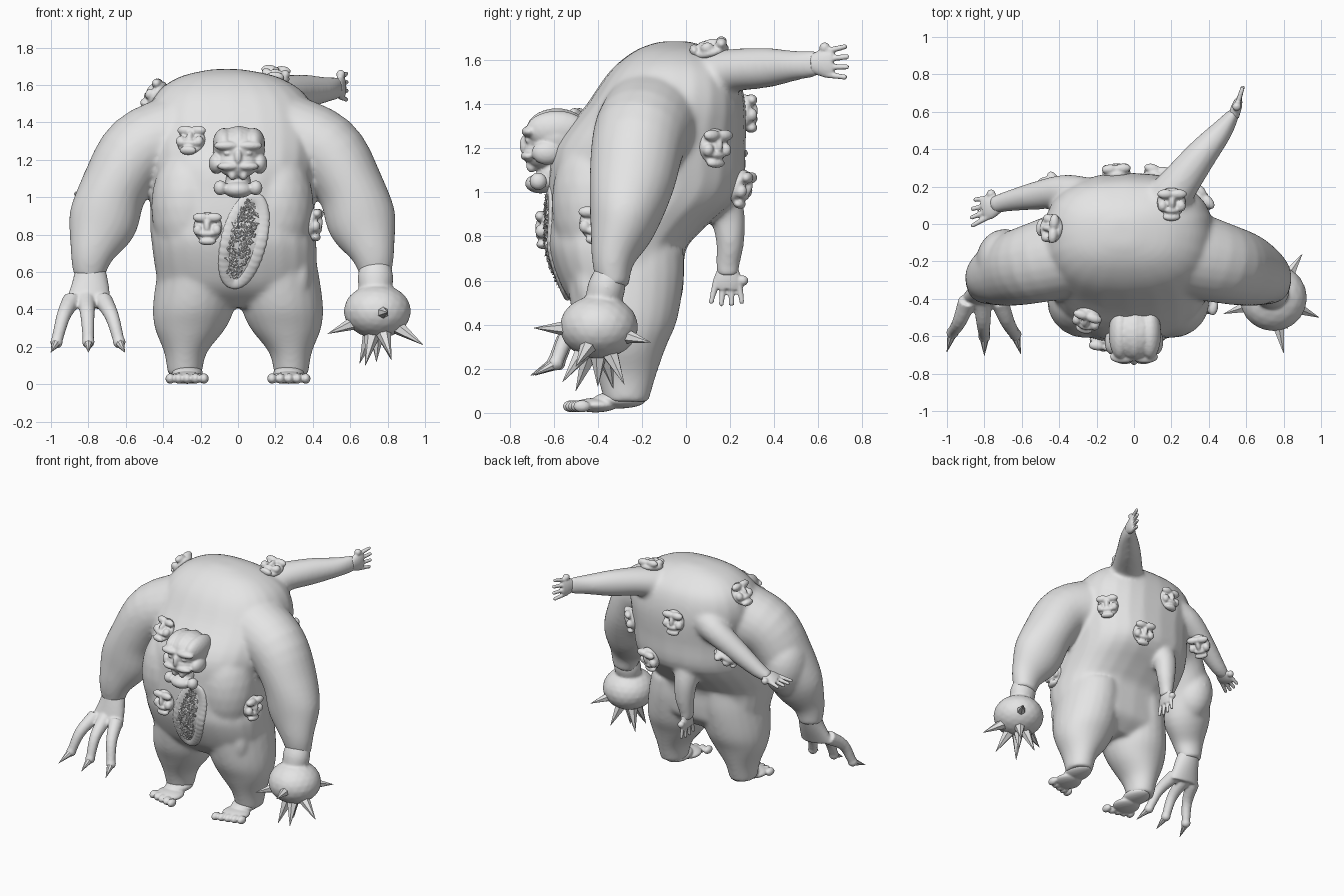
import bpy, bmesh, math, random
from mathutils import Vector, Matrix
from mathutils.bvhtree import BVHTree

cube = bpy.data.objects.get("Cube")
if cube:
    bpy.data.objects.remove(cube, do_unlink=True)
random.seed(4)
V = Vector

skin = bpy.data.materials.new("pale grey")
skin.use_nodes = True
skin.diffuse_color = (0.78, 0.78, 0.78, 1)
skin.node_tree.nodes["Principled BSDF"].inputs["Base Color"].default_value = (0.78, 0.78, 0.78, 1)


def blob(bm, c, r, rot=None, div=3):
    m = Matrix.Translation(V(c)) @ (rot.to_4x4() if rot else Matrix()) @ Matrix.Diagonal((*r, 1))
    bmesh.ops.create_icosphere(bm, subdivisions=div, radius=1, matrix=m)


def loft(bm, keys, ref=(0, 1, 0), steps=4, sides=24, power=1, axis=None):
    """Tube through keys (x, y, z, ru, rv); rv is measured along ref, power < 1 squares it,
    and axis keeps every ring square to one direction."""
    keys = [V(k) for k in keys]
    ext = [keys[0] * 2 - keys[1]] + keys + [keys[-1] * 2 - keys[-2]]
    path = []
    for a, b, c, d in zip(ext, ext[1:], ext[2:], ext[3:]):
        for i in range(steps):
            t = i / steps
            path.append(b + (c - a) * (t / 2) + (a * 2 - b * 5 + c * 4 - d) * (t * t / 2)
                        + (b * 3 - a - c * 3 + d) * (t ** 3 / 2))
    path.append(keys[-1])
    rings = []
    for i, p in enumerate(path):
        d = V(axis) if axis else (path[min(i + 1, len(path) - 1)] - path[max(i - 1, 0)]).to_3d().normalized()
        v = V(ref)
        v = (v - d * v.dot(d)).normalized()
        u = v.cross(d)
        ring = []
        for k in range(sides):
            c, s = (math.copysign(abs(f) ** power, f) for f in
                    (math.cos(math.tau * k / sides), math.sin(math.tau * k / sides)))
            ring.append(bm.verts.new(V(p[:3]) + u * p[3] * c + v * p[4] * s))
        rings.append(ring)
    faces = [bm.faces.new(rings[0][::-1]), bm.faces.new(rings[-1])]
    for r, s in zip(rings, rings[1:]):
        for k in range(sides):
            n = (k + 1) % sides
            faces.append(bm.faces.new((r[k], r[n], s[n], s[k])))
    bmesh.ops.recalc_face_normals(bm, faces=faces)


def spike(bm, base, tip, r, sides=6):
    base, tip = V(base), V(tip)
    d = tip - base
    m = Matrix.Translation((base + tip) / 2) @ d.to_track_quat('Z', 'Y').to_matrix().to_4x4()
    bmesh.ops.create_cone(bm, cap_ends=True, segments=sides, radius1=r, radius2=0.001,
                          depth=d.length, matrix=m)


def finish(name, bm, voxel=0, smooth=0, flat=False):
    me = bpy.data.meshes.new(name)
    bm.to_mesh(me)
    bm.free()
    ob = bpy.data.objects.new(name, me)
    bpy.context.collection.objects.link(ob)
    if voxel:
        mod = ob.modifiers.new("fuse", 'REMESH')
        mod.mode, mod.voxel_size = 'VOXEL', voxel
        mod = ob.modifiers.new("soften", 'SMOOTH')
        mod.factor, mod.iterations = 0.5, smooth
        bpy.context.view_layer.update()
        fused = bpy.data.meshes.new_from_object(ob.evaluated_get(bpy.context.evaluated_depsgraph_get()))
        ob.modifiers.clear()
        ob.data = fused
    ob.data.materials.clear()
    ob.data.materials.append(skin)
    for p in ob.data.polygons:
        p.use_smooth = not flat
    return ob


MID = -0.03
# Body: hunched torso, two heavy arms, two legs and three extra arms fused together
bm = bmesh.new()
loft(bm, [(0, -.27, .41, .22, .14), (-.01, -.275, .5, .40, .245), (-.01, -.295, .6, .43, .285),
          (-.02, -.315, .74, .44, .315), (MID, -.275, .84, .44, .36), (MID, -.19, 1.0, .44, .44),
          (-.02, -.165, 1.2, .45, .435), (MID, -.09, 1.4, .46, .36), (-.04, -.06, 1.55, .40, .285),
          (-.05, -.055, 1.64, .27, .18), (-.06, -.05, 1.68, .1, .08), (-.06, -.05, 1.685, .01, .01)],
     power=.82, axis=(0, 0, 1))
for s in (-1, 1):
    arm = [(.28, -.15, 1.33, .23, .24), (.50, -.21, 1.245, .205, .215), (.63, -.245, 1.05, .18, .195),
           (.695, -.285, .86, .185, .155), (.75, -.33, .7, .12, .1), (.77, -.33, .57, .08, .07)]
    loft(bm, [(MID + s * k[0], *k[1:]) for k in arm])
    leg = [(.2, -.28, .74, .2, .27), (.21, -.275, .6, .22, .265), (.235, -.275, .42, .22, .235),
           (.255, -.275, .3, .19, .185), (.28, -.27, .17, .115, .135), (.285, -.27, .05, .09, .1)]
    loft(bm, [(s * k[0], *k[1:]) for k in leg], axis=(0, 0, 1))
    blob(bm, (MID + s * .23, -.41, .95), (.205, .2, .33))
blob(bm, (MID, -.41, .95), (.25, .21, .33))
blob(bm, (.33, -.42, .58), (.06, .08, .14))
blob(bm, (-.69, -.2, 1.02), (.155, .175, .22))
loft(bm, [(.12, .05, 1.5, .14, .13), (.23, .2, 1.55, .11, .1), (.36, .37, 1.565, .085, .09),
          (.47, .5, 1.575, .06, .068), (.54, .6, 1.585, .03, .06)], ref=(0, 0, 1))
loft(bm, [(-.2, .1, 1.4, .14, .14), (-.36, .17, 1.33, .095, .095), (-.53, .15, 1.21, .075, .075),
          (-.68, .12, 1.1, .055, .055), (-.76, .1, 1.06, .035, .045)])
loft(bm, [(-.12, .08, 1.1, .13, .13), (-.13, .18, .92, .085, .085), (-.13, .2, .78, .068, .065),
          (-.14, .19, .68, .05, .055), (-.14, .19, .62, .04, .05)])
body = finish("body", bm, 0.013, 14)
bvh = BVHTree.FromObject(body, bpy.context.evaluated_depsgraph_get())

# Small hands at the ends of the extra arms
bm = bmesh.new()
for wrist, aim, side in (((.54, .6, 1.585), (.3, .95, .05), (0, 0, 1)),
                         ((-.745, .1, 1.065), (-.85, -.3, -.35), (.1, 1, 0)),
                         ((-.14, .19, .63), (0, -.05, -1), (0, 1, 0))):
    w, d, sd = V(wrist), V(aim).normalized(), V(side)
    palm = w + d * .03
    loft(bm, [(*(w - d * .03), .03, .045), (*palm, .028, .065), (*(w + d * .07), .02, .06)], ref=side)
    for i in range(4):
        o = (i - 1.5) * .034
        a, b = palm + sd * o, palm + sd * o * 1.35 + d * (.11 - abs(i - 1.5) * .01)
        loft(bm, [(*a, .016, .016), (*b, .012, .012)], ref=side, sides=10)
        blob(bm, b, (.013,) * 3, div=2)
    blob(bm, palm + sd * .07, (.025, .025, .025), div=2)
finish("small_hands", bm, 0.007, 2)

# Clawed right hand
bm = bmesh.new()
claws = bmesh.new()
loft(bm, [(-.79, -.33, .62, .08, .065), (-.79, -.36, .53, .1, .06), (-.8, -.4, .42, .125, .05)])
for kx, tx, ty in ((-.89, -.97, -.58), (-.81, -.8, -.6), (-.72, -.635, -.59)):
    knuckle, tip = V((kx, -.41, .45)), V((tx, ty, .225))
    mid = knuckle.lerp(tip, .55) + V((0, -.02, .035))
    loft(bm, [(*knuckle, .05, .05), (*mid, .038, .038), (*tip, .03, .03)], sides=12)
    blob(bm, tip, (.034,) * 3)
    spike(claws, tip, tip + V(((tx + .8) * .18, -.105, -.055)), .028, 8)
finish("clawed_hand", bm, 0.009, 4)
finish("claws", claws, flat=True)

# Spiked ball in place of the left hand
bm = bmesh.new()
loft(bm, [(.735, -.34, .64, .08, .07), (.735, -.36, .57, .095, .085), (.735, -.38, .49, .085, .08)])
blob(bm, (.745, -.395, .39), (.18, .178, .145))
finish("mace_ball", bm, 0.01, 4)
bm = bmesh.new()
for tip in ((.8, -.69, .385), (.9, -.16, .32), (.99, -.5, .21), (.48, -.48, .27), (.68, -.5, .1),
            (.74, -.4, .12), (.82, -.28, .13), (.65, -.33, .11), (.82, -.56, .14)):
    c = V((.745, -.395, .38))
    spike(bm, c.lerp(V(tip), .3), tip, .05)
finish("mace_spikes", bm, flat=True)

# Feet with five toes each
bm = bmesh.new()
for s in (-1, 1):
    x = s * .272
    blob(bm, (x, -.3, .06), (.085, .12, .04))
    blob(bm, (x, -.41, .035), (.095, .1, .033))
    for i in range(5):
        blob(bm, (x + s * (i - 2) * .045, -.52 + i * .012, .03), (.026, .04, .028))
finish("feet", bm, 0.007, 3)

# Small faces growing from the skin: brow, eyes, nose, cheeks and jaw around hollow sockets
FACE = [((0, 0, 0), (.078, .082, .032)), ((-.035, .052, .03), (.045, .026, .026)),
        ((.035, .052, .03), (.045, .026, .026)), ((0, .005, .035), (.018, .04, .024)),
        ((-.05, -.015, .027), (.026, .03, .025)), ((.05, -.015, .027), (.026, .03, .025)),
        ((0, -.035, .032), (.045, .018, .024)), ((0, -.075, .024), (.048, .022, .028))]
bm = bmesh.new()
for spot in ((-.28, -.6, 1.37), (-.17, -.7, .84), (.43, -.41, .86), (.21, .09, 1.75), (-.48, -.02, 1.58),
             (.42, .18, 1.2), (.14, .32, 1.0), (-.1, .36, 1.37), (-.43, .2, 1.12)):
    loc, n, *_ = bvh.find_nearest(V(spot))
    up = V((0, 0, 1)) if n.z < .8 else V((0, 1, 0))
    side = up.cross(n).normalized()
    rot = Matrix((side, n.cross(side), n)).transposed()
    for c, r in FACE:
        blob(bm, loc + rot @ V(c), r, rot)
finish("skin_faces", bm, 0.007, 4)

# Main head set into the chest
bm = bmesh.new()
blob(bm, (.005, -.585, 1.25), (.14, .15, .13))
for i in (-1, 0, 1):
    blob(bm, (.005 + i * .08, -.585, 1.285), (.06, .14, .097 - abs(i) * .012))
blob(bm, (0, -.66, 1.18), (.11, .08, .08))
blob(bm, (0, -.73, 1.215), (.022, .025, .045))
for s in (-1, 1):
    blob(bm, (s * .06, -.71, 1.275), (.07, .035, .026))
    blob(bm, (s * .055, -.71, 1.235), (.022, .02, .014))
    blob(bm, (s * .115, -.63, 1.18), (.042, .07, .055))
    blob(bm, (s * .05, -.715, 1.165), (.062, .035, .024))
    blob(bm, (s * .095, -.67, 1.05), (.036, .04, .04))
    blob(bm, (s * .03, -.70, 1.12), (.022, .025, .03))
blob(bm, (0, -.66, 1.04), (.08, .07, .045))
blob(bm, (0, -.6, 1.08), (.07, .08, .08))
finish("main_head", bm, 0.007, 3)


def on_belly(x, z):
    return bvh.ray_cast(V((x, -2, z)), V((0, 1, 0)))[0]


# Open belly wound: low swollen rim filled with ragged teeth
tilt = Matrix.Rotation(-.24, 2)
rim = bmesh.new()
for i in range(40):
    a = math.tau * i / 40
    p = tilt @ V((.09 * math.cos(a), .235 * math.sin(a)))
    blob(rim, on_belly(.03 + p.x, .77 + p.y) + V((0, .01, 0)), (.04, .02, .036), div=2)
finish("wound_rim", rim, 0.008, 7)
bm = bmesh.new()
for i in range(260):
    a, r = random.uniform(0, math.tau), math.sqrt(random.random())
    p = tilt @ V((.06 * r * math.cos(a), .22 * r * math.sin(a)))
    loc = on_belly(.02 + p.x, .78 + p.y)
    out = V((random.uniform(-.02, .02), -random.uniform(.006, .018), random.uniform(-.02, .02)))
    spike(bm, loc, loc + out, .011, 5)
finish("wound_teeth", bm, flat=True)
